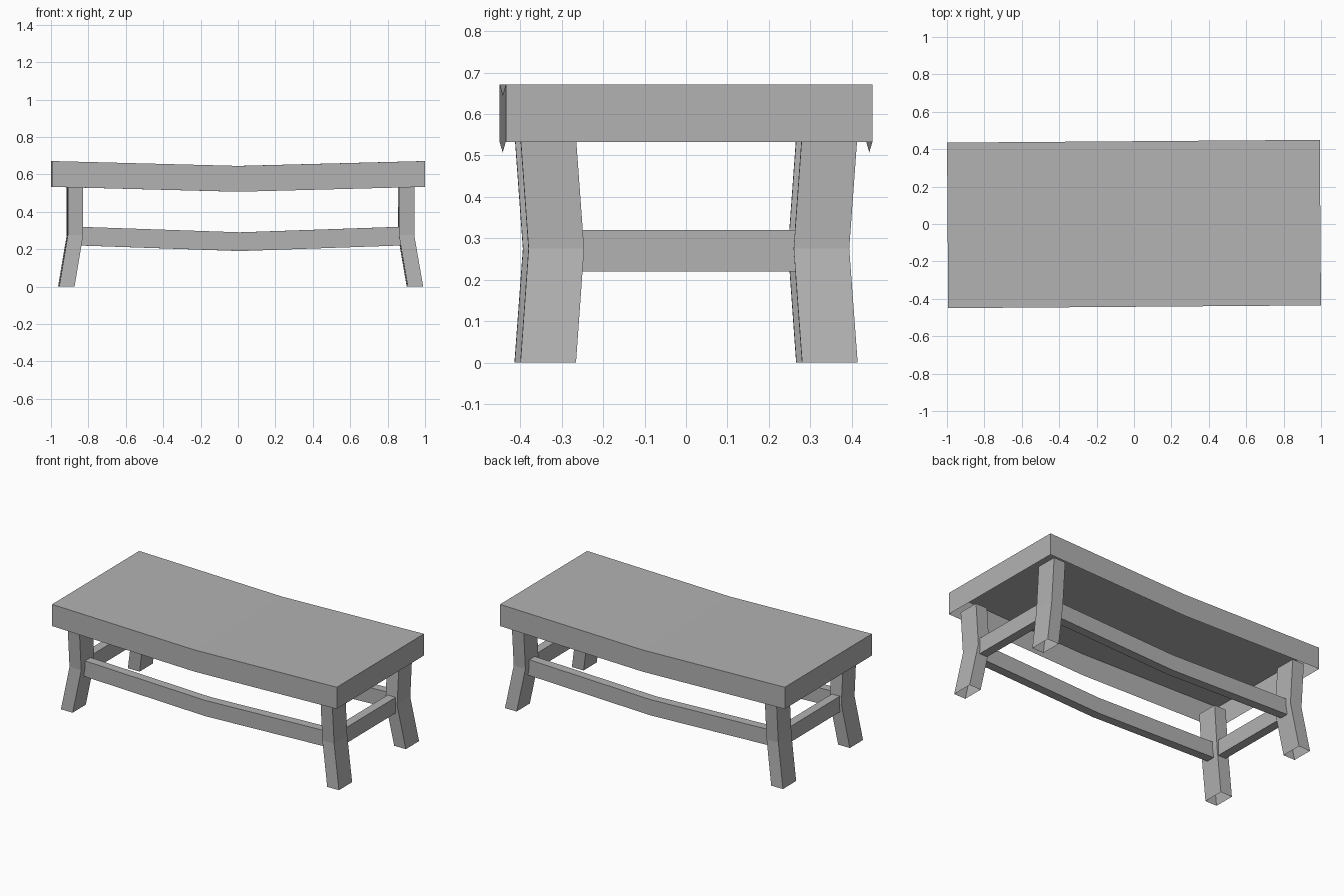
import bpy
import bmesh
from mathutils import Matrix, Vector

if "Cube" in bpy.data.objects:
    bpy.data.objects.remove(bpy.data.objects["Cube"])

grey = bpy.data.materials.new("plain grey")
grey.use_nodes = True
colour = (0.45, 0.45, 0.45, 1)
grey.diffuse_color = colour
grey.node_tree.nodes["Principled BSDF"].inputs["Base Color"].default_value = colour

TURN = Matrix.Rotation(0.0075, 4, "Z")  # the whole table sits slightly askew


def beam(name, path, side, up, capped=True):
    """Sweep a rectangle with half-size vectors side and up along a path."""
    side, up = Vector(side), Vector(up)
    bm = bmesh.new()
    rings = []
    for point in path:
        p = Vector(point)
        corners = (p - side - up, p + side - up, p + side + up, p - side + up)
        rings.append([bm.verts.new(c) for c in corners])
    for a, b in zip(rings, rings[1:]):
        for i in range(4):
            j = (i + 1) % 4
            bm.faces.new((a[i], a[j], b[j], b[i]))
    if capped:
        bm.faces.new(rings[0])
        bm.faces.new(rings[-1])
    bmesh.ops.recalc_face_normals(bm, faces=bm.faces)
    bm.transform(TURN)
    mesh = bpy.data.meshes.new(name)
    bm.to_mesh(mesh)
    bm.free()
    mesh.materials.append(grey)
    obj = bpy.data.objects.new(name, mesh)
    bpy.context.collection.objects.link(obj)
    return obj


# Sagging top, a shell open underneath
top = beam("table_top", [(-0.9965, 0, 0.602), (0, 0, 0.576), (0.9965, 0, 0.602)],
           (0, 0.4425, 0), (0, 0, 0.069))
bm = bmesh.new()
bm.from_mesh(top.data)
bm.normal_update()
under = [f for f in bm.faces if f.normal.z < -0.5]
bmesh.ops.delete(bm, geom=under, context="FACES_ONLY")
bm.to_mesh(top.data)
bm.free()

# Bent hollow legs and the short stretchers joining each pair
LEG_X = {"right": (-0.872, -0.918), "left": (0.8985, 0.946)}
for end, (x, foot_x) in LEG_X.items():
    for place, s in (("front", -1), ("back", 1)):
        path = [(foot_x, s * 0.34, 0), (x, s * 0.32, 0.275), (x, s * 0.34, 0.55)]
        beam(f"{place}_{end}_leg", path, (0.041, 0, 0), (0, 0.067, 0), capped=False)
    beam(f"{end}_stretcher", [(x, -0.3, 0.27), (x, 0.3, 0.27)],
         (0.028, 0, 0), (0, 0, 0.05))

# Long sagging stretchers
for place, s in (("front", -1), ("back", 1)):
    y = s * 0.32
    path = [(-0.86, y, 0.27), (0.01, y, 0.24), (0.88, y, 0.27)]
    beam(f"{place}_stretcher", path, (0, 0.028, 0), (0, 0, 0.05))
